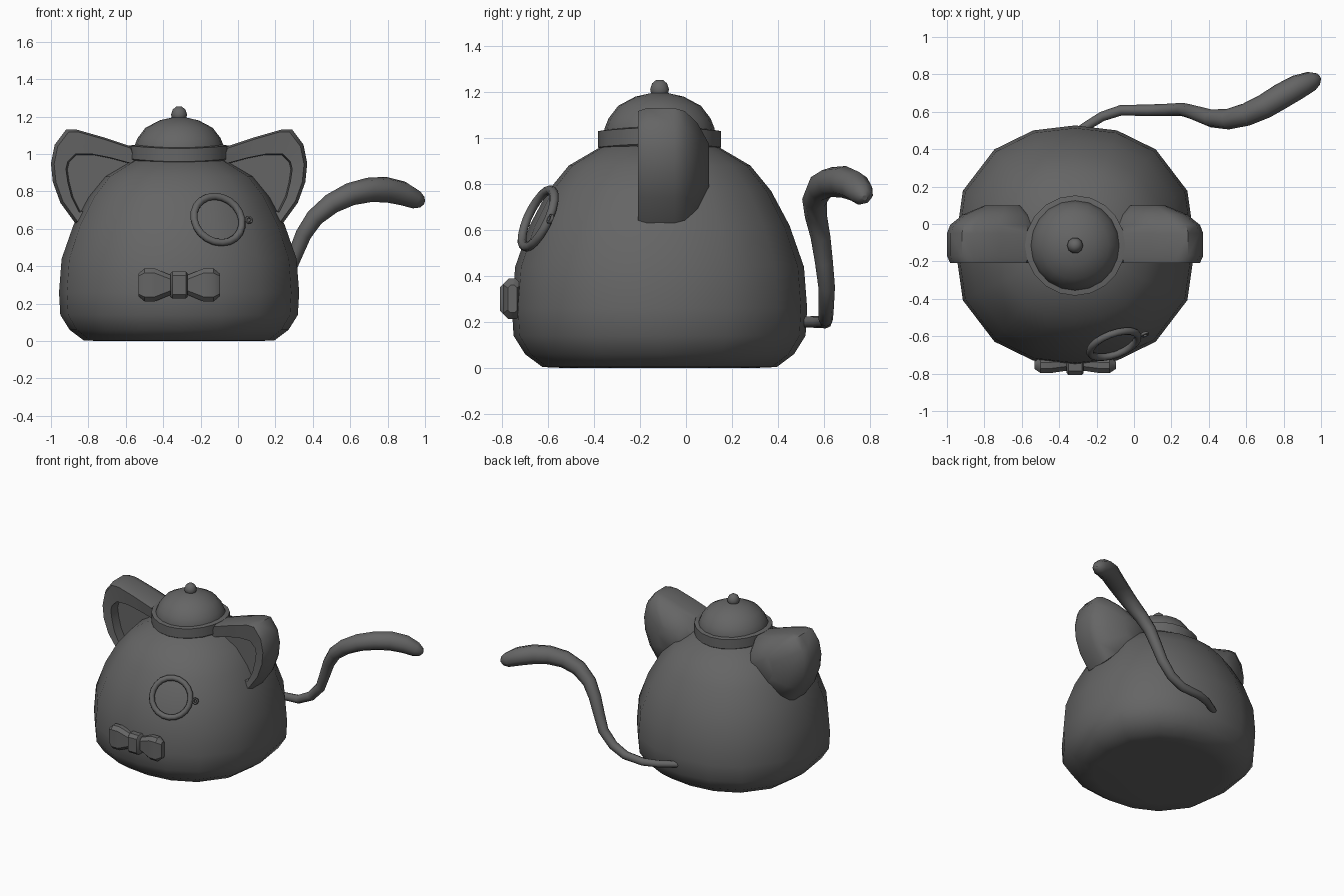
import bpy, bmesh, math
from mathutils import Vector

if "Cube" in bpy.data.objects:
    bpy.data.objects.remove(bpy.data.objects["Cube"])

CX, CY = -0.315, -0.115          # vertical axis of the body
GREY = bpy.data.materials.new("dark_grey")
GREY.diffuse_color = (0.13, 0.13, 0.13, 1)
GREY.use_nodes = True
GREY.node_tree.nodes["Principled BSDF"].inputs["Base Color"].default_value = GREY.diffuse_color


def finish(ob, angle=50):
    ob.data.materials.clear()
    ob.data.materials.append(GREY)
    bpy.ops.object.select_all(action='DESELECT')
    ob.select_set(True)
    bpy.context.view_layer.objects.active = ob
    bpy.ops.object.shade_smooth_by_angle(angle=math.radians(angle))
    return ob


def loft(name, loops, angle=50):
    """Skin a list of equally long closed loops and cap both ends."""
    bm = bmesh.new()
    rings = [[bm.verts.new(p) for p in loop] for loop in loops]
    n = len(rings[0])
    for a, b in zip(rings, rings[1:]):
        for i in range(n):
            j = (i + 1) % n
            bm.faces.new((a[i], a[j], b[j], b[i]))
    bm.faces.new(rings[0])
    bm.faces.new(rings[-1])
    bmesh.ops.recalc_face_normals(bm, faces=bm.faces)
    me = bpy.data.meshes.new(name)
    bm.to_mesh(me)
    bm.free()
    ob = bpy.data.objects.new(name, me)
    bpy.context.collection.objects.link(ob)
    return finish(ob, angle)


def lathe(name, profile, spokes, saddle=0.0, angle=50):
    """Turn (radius, z) points around the body axis; spokes are (degrees, scale)."""
    loops = []
    for r, z in profile:
        loop = []
        for deg, k in spokes:
            c, s = math.cos(math.radians(deg)), math.sin(math.radians(deg))
            loop.append((CX + r * k * c, CY + r * k * s, z + saddle * c * c))
        loops.append(loop)
    return loft(name, loops, angle)


def even(n):
    return [(360 * i / n, 1) for i in range(n)]


# Body: rounded pot with slightly squarish plan
quarter = [(0, 1), (26, 1.04), (50, 1.045), (70, 1.02), (90, 1)]
half = quarter + [(180 - d, k) for d, k in quarter[-2::-1]]
spokes = half + [(360 - d, k) for d, k in half[-2:0:-1]]
lathe("body", [(0.42, 0), (0.51, 0.004), (0.585, 0.06), (0.635, 0.14), (0.642, 0.26),
               (0.628, 0.44), (0.565, 0.62), (0.485, 0.77), (0.395, 0.88),
               (0.25, 0.965), (0.1, 1.0)], spokes, angle=60)

# Hat: band, dome and knob
lathe("hat_band", [(0.2, 0.95), (0.258, 0.95), (0.268, 0.96), (0.268, 1.03), (0.235, 1.035)],
      even(20), saddle=0.015, angle=35)
lathe("hat_dome", [(0.24, 0.99), (0.24, 1.04), (0.222, 1.085), (0.18, 1.14),
                   (0.105, 1.18), (0.03, 1.197)], even(20))
lathe("hat_knob", [(0.02, 1.17), (0.038, 1.19), (0.043, 1.212), (0.034, 1.238), (0.015, 1.253)],
      even(10))

# Ears: hollow front, rim and domed back, mirrored about the body axis
outer = [(-.57, 1.04), (-.72, 1.09), (-.86, 1.13), (-.92, 1.13), (-.98, 1.05), (-1, .95),
         (-.99, .85), (-.95, .74), (-.87, .63), (-.65, .68), (-.5, .85)]
inner = [(-.57, .95), (-.68, .98), (-.78, 1.0), (-.87, 1.0), (-.91, .96), (-.92, .92),
         (-.91, .85), (-.89, .77), (-.85, .69), (-.65, .72), (-.53, .85)]


def ear_loop(pts, k, y, side):
    fx, fz = -0.66, 0.87
    loop = []
    for x, z in pts:
        x, z = fx + (x - fx) * k, fz + (z - fz) * k
        loop.append((CX + side * (x - CX), y, z))
    return loop


for side, label in ((1, "left"), (-1, "right")):
    loft(label + "_ear", [ear_loop(inner, .97, -.13, side), ear_loop(inner, 1, -.2, side),
                          ear_loop(outer, .95, -.208, side), ear_loop(outer, 1, -.17, side),
                          ear_loop(outer, 1, -.05, side), ear_loop(outer, .95, -.005, side),
                          ear_loop(outer, .75, .05, side), ear_loop(outer, .4, .1, side)])


# Monocle: tilted rim lying on the body with a small chain loop
def ring(name, centre, big, small, seg, sides):
    bpy.ops.mesh.primitive_torus_add(major_radius=big, minor_radius=small,
                                     major_segments=seg, minor_segments=sides, location=centre)
    ob = bpy.context.object
    ob.name = name
    ob.rotation_euler = Vector((0.32, -0.86, 0.41)).to_track_quat('Z', 'Y').to_euler()
    finish(ob, 60)


ring("monocle_rim", (-0.107, -0.643, 0.65), 0.136, 0.02, 20, 8)
ring("monocle_loop", (0.058, -0.59, 0.648), 0.016, 0.008, 10, 6)


# Bow tie: two flared wings and a knot
def slab(x, h, y0, y1, cut):
    """Octagonal cross-section at x."""
    z, d = 0.3, (y1 - y0) * cut
    return [(x, y0, z - h + d), (x, y0 + d, z - h), (x, y1 - d, z - h), (x, y1, z - h + d),
            (x, y1, z + h - d), (x, y1 - d, z + h), (x, y0 + d, z + h), (x, y0, z + h - d)]


for side, label in ((1, "right"), (-1, "left")):
    loft(label + "_bow_wing", [slab(CX + side * dx, h, y0, y1, .3) for dx, h, y0, y1 in
                               ((0.02, .05, -.785, -.7), (.05, .055, -.785, -.71),
                                (.13, .088, -.797, -.715), (.185, .088, -.797, -.715),
                                (.218, .06, -.775, -.735))], 35)
loft("bow_knot", [slab(CX + dx, h, y0, -.7, .2) for dx, h, y0 in
                  ((-.046, .062, -.795), (-.036, .073, -.808),
                   (.036, .073, -.808), (.046, .062, -.795))], 35)

# Tail: tapered tube sweeping round the back and up to the side
path = [(-.32, .48, .2, .02), (-.26, .52, .2, .024), (-.17, .575, .2, .026),
        (-.07, .608, .2, .028), (.08, .608, .21, .031), (.18, .61, .26, .033),
        (.26, .612, .35, .036), (.305, .6, .46, .039), (.35, .585, .57, .043),
        (.41, .565, .66, .048), (.5, .56, .735, .055), (.6, .585, .785, .061),
        (.7, .63, .808, .066), (.79, .685, .81, .069), (.88, .735, .79, .066),
        (.95, .765, .758, .053), (.982, .775, .745, .034), (.995, .778, .74, .012)]
curve = bpy.data.curves.new("tail", 'CURVE')
curve.dimensions = '3D'
curve.bevel_depth = 1.0
curve.bevel_resolution = 2
curve.use_fill_caps = True
spline = curve.splines.new('POLY')
spline.points.add(len(path) - 1)
for point, (x, y, z, r) in zip(spline.points, path):
    point.co = (x, y, z, 1)
    point.radius = r
tail = bpy.data.objects.new("tail", curve)
bpy.context.collection.objects.link(tail)
bpy.ops.object.select_all(action='DESELECT')
tail.select_set(True)
bpy.context.view_layer.objects.active = tail
bpy.ops.object.convert(target='MESH')
finish(bpy.context.object, 60)
